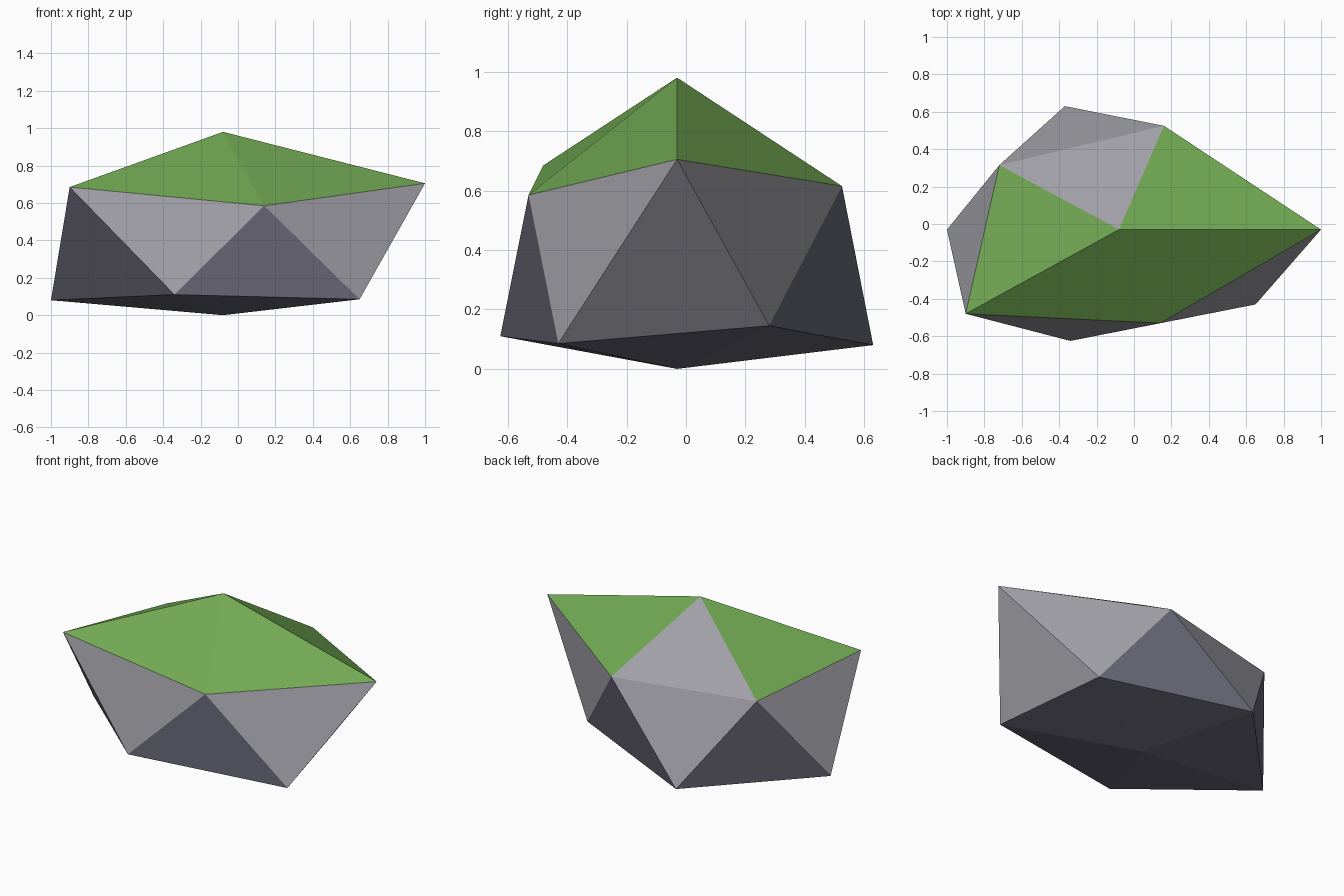
import bpy
import bmesh

cube = bpy.data.objects.get("Cube")
if cube:
    bpy.data.objects.remove(cube, do_unlink=True)


def make_material(name, rgb):
    mat = bpy.data.materials.new(name)
    mat.use_nodes = True
    mat.diffuse_color = (*rgb, 1)
    mat.node_tree.nodes["Principled BSDF"].inputs["Base Color"].default_value = (*rgb, 1)
    return mat


materials = [
    make_material("light stone", (0.35, 0.345, 0.38)),
    make_material("dark stone", (0.144, 0.14, 0.19)),
    make_material("moss green", (0.165, 0.39, 0.085)),
]
LIGHT, DARK, MOSS = range(len(materials))

# Boulder: two offset five-sided rings between a peak and a foot
bm = bmesh.new()
peak = bm.verts.new((-0.08, -0.03, 0.98))
foot = bm.verts.new((-0.08, -0.03, 0))
upper = [bm.verts.new(p) for p in (
    (1, -0.03, 0.705), (0.16, 0.525, 0.615), (-0.72, 0.315, 0.613),
    (-0.9, -0.48, 0.685), (0.14, -0.53, 0.585))]
lower = [bm.verts.new(p) for p in (
    (0.5, 0.28, 0.145), (-0.37, 0.63, 0.08), (-1, -0.03, 0.08),
    (-0.34, -0.625, 0.11), (0.65, -0.43, 0.085))]


def facet(verts, colour):
    bm.faces.new(verts).material_index = colour


sides = len(upper)
for i in range(sides):
    j = (i + 1) % sides
    # Mossy cap with one bare facet at the back
    facet((peak, upper[i], upper[j]), LIGHT if i == 1 else MOSS)
    # Side facets: light ones hang from the cap, dark ones rise from the base
    facet((upper[i], lower[i], upper[j]), LIGHT)
    facet((upper[i], lower[i - 1], lower[i]), LIGHT if i == 0 else DARK)
    # Underside
    facet((foot, lower[j], lower[i]), DARK)

bmesh.ops.recalc_face_normals(bm, faces=bm.faces[:])
mesh = bpy.data.meshes.new("mossy_boulder")
bm.to_mesh(mesh)
bm.free()
for mat in materials:
    mesh.materials.append(mat)
boulder = bpy.data.objects.new("mossy_boulder", mesh)
bpy.context.collection.objects.link(boulder)
